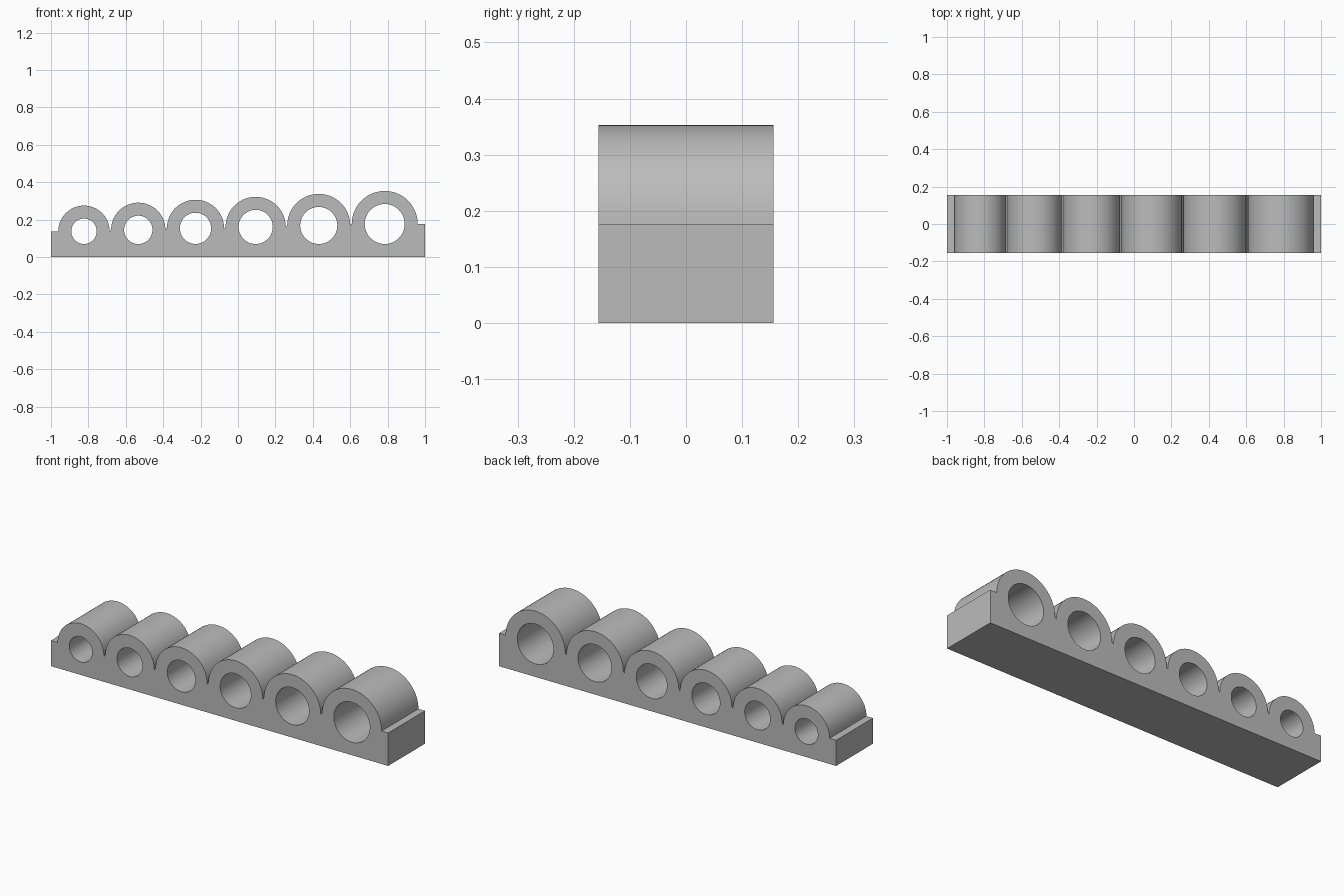
import bpy, bmesh
from math import sin, cos, pi

default_cube = bpy.data.objects.get("Cube")
if default_cube:
    bpy.data.objects.remove(default_cube, do_unlink=True)

COUNT = 6
WALL = 0.0695        # thickness around each hole
GAP = 0.0076         # slot between neighbouring barrels
MARGIN = 0.039       # flat ledge at each end
HALF_DEPTH = 0.156
radii = [0.1375 + 0.0078 * i for i in range(COUNT)]


def arc(cx, cz, r, start, end, steps):
    angles = [start + (end - start) * k / steps for k in range(steps + 1)]
    return [(cx + r * cos(a), cz + r * sin(a)) for a in angles]


def add_loop(curve, points):
    spline = curve.splines.new("POLY")
    spline.points.add(len(points) - 1)
    for p, (x, z) in zip(spline.points, points):
        p.co = (x, z, 0, 1)
    spline.use_cyclic_u = True


# Profile: base bottom, then one arch after another with stepped ledges
outline = [(1, 0), (-1, 0), (-1, radii[0])]
holes = []
edge = -1 + MARGIN
for i, r in enumerate(radii):
    cx = edge + r
    outline += arc(cx, r, r, pi, 0, 28)
    holes.append(arc(cx, r, r - WALL, 0, 2 * pi, 48)[:-1])
    edge = cx + r + GAP
    if i + 1 < COUNT:
        outline += [(edge - GAP / 2, r), (edge - GAP / 2, radii[i + 1])]
outline.append((1, radii[-1]))

# Extruded holder with round through holes
curve = bpy.data.curves.new("holder_profile", "CURVE")
curve.dimensions = "2D"
curve.fill_mode = "BOTH"
curve.extrude = HALF_DEPTH
for loop in [outline] + holes:
    add_loop(curve, loop)
source = bpy.data.objects.new("holder_profile", curve)
bpy.context.collection.objects.link(source)
source_eval = source.evaluated_get(bpy.context.evaluated_depsgraph_get())
mesh = bpy.data.meshes.new_from_object(source_eval)
bpy.data.objects.remove(source, do_unlink=True)

holder = bpy.data.objects.new("graduated_socket_holder", mesh)
bpy.context.collection.objects.link(holder)

# Stand the profile upright and join the caps to the walls
bm = bmesh.new()
bm.from_mesh(mesh)
for v in bm.verts:
    x, z, depth = v.co
    v.co = (x, -depth, z)
bmesh.ops.remove_doubles(bm, verts=bm.verts, dist=0.00005)
bmesh.ops.recalc_face_normals(bm, faces=bm.faces)
for f in bm.faces:
    f.smooth = False
    f.material_index = 0
bm.to_mesh(mesh)
bm.free()

# Single plain grey
grey = bpy.data.materials.new("plain_grey")
grey.use_nodes = True
colour = (0.5, 0.5, 0.5, 1)
grey.diffuse_color = colour
grey.node_tree.nodes["Principled BSDF"].inputs["Base Color"].default_value = colour
mesh.materials.clear()
mesh.materials.append(grey)

bpy.context.view_layer.objects.active = holder
holder.select_set(True)
bpy.ops.object.shade_smooth_by_angle(angle=pi / 9)
